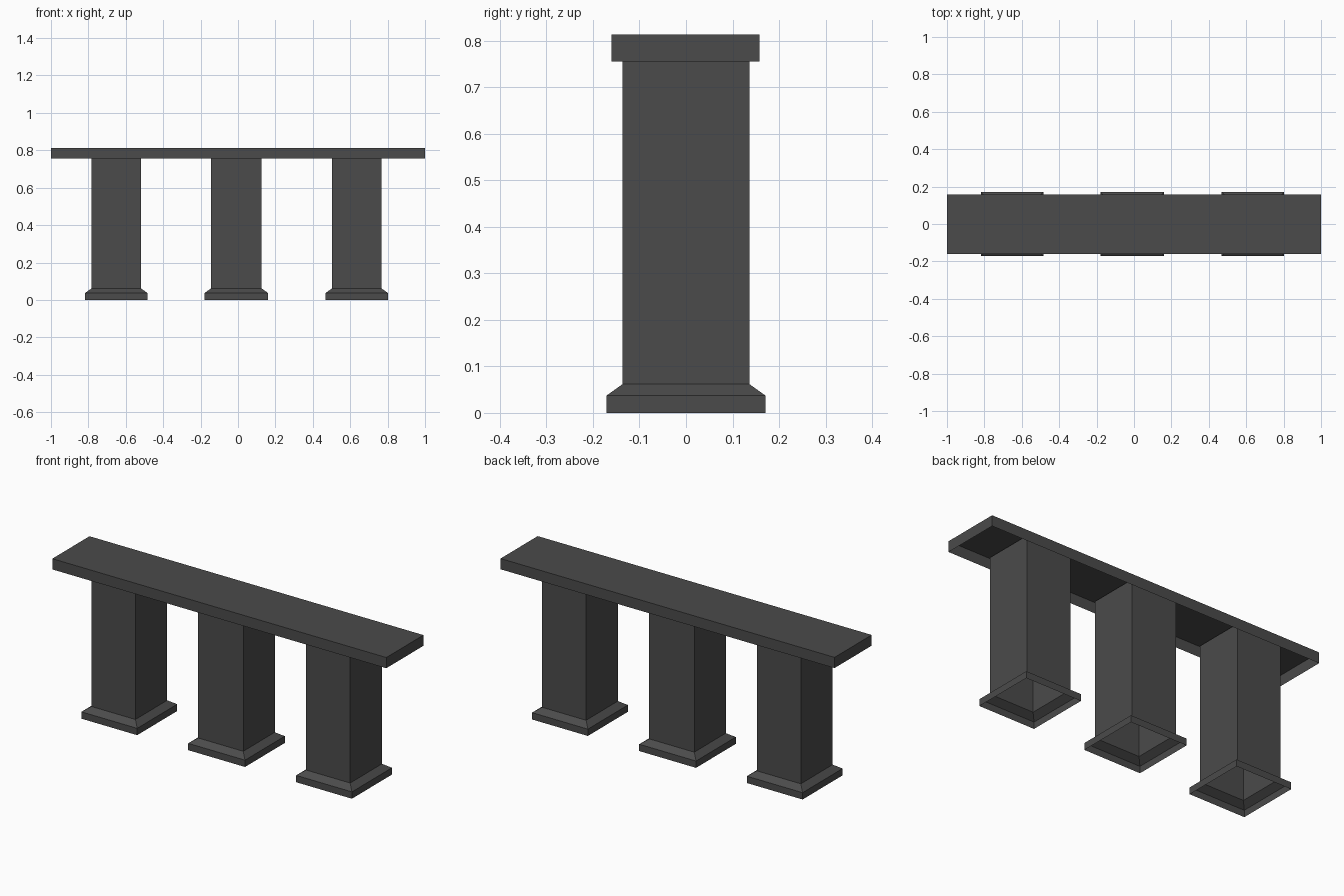
import bpy, bmesh

if "Cube" in bpy.data.objects:
    bpy.data.objects.remove(bpy.data.objects["Cube"])

grey = bpy.data.materials.new("dark grey")
grey.diffuse_color = (0.07, 0.07, 0.07, 1)
grey.use_nodes = True
grey.node_tree.nodes["Principled BSDF"].inputs["Base Color"].default_value = grey.diffuse_color


def shell(name, cx, cy, rings, cap_top=False):
    """Hollow rectangular shell through rings of (half x, half y, z), open below."""
    bm = bmesh.new()
    loops = [[bm.verts.new((cx + sx * hx, cy + sy * hy, z))
              for sx, sy in ((-1, -1), (1, -1), (1, 1), (-1, 1))]
             for hx, hy, z in rings]
    for low, high in zip(loops, loops[1:]):
        for i in range(4):
            j = (i + 1) % 4
            bm.faces.new((low[i], low[j], high[j], high[i]))
    if cap_top:
        bm.faces.new(loops[-1])
    mesh = bpy.data.meshes.new(name)
    bm.to_mesh(mesh)
    bm.free()
    mesh.materials.append(grey)
    bpy.context.collection.objects.link(bpy.data.objects.new(name, mesh))


# Top slab, open underneath
shell("top_slab", 0, -0.001, [(1, 0.159, 0.755), (1, 0.159, 0.813)], cap_top=True)

# Three hollow pillars with flared plinths, slightly off the slab's centre
for side, x, hx, hy in (("left", -0.651, 0.132, 0.136),
                        ("middle", -0.009, 0.135, 0.135),
                        ("right", 0.635, 0.132, 0.136)):
    shell(side + "_pillar", x, 0, [
        (hx + 0.035, hy + 0.035, 0),
        (hx + 0.035, hy + 0.035, 0.037),
        (hx, hy, 0.062),
        (hx, hy, 0.80)])
